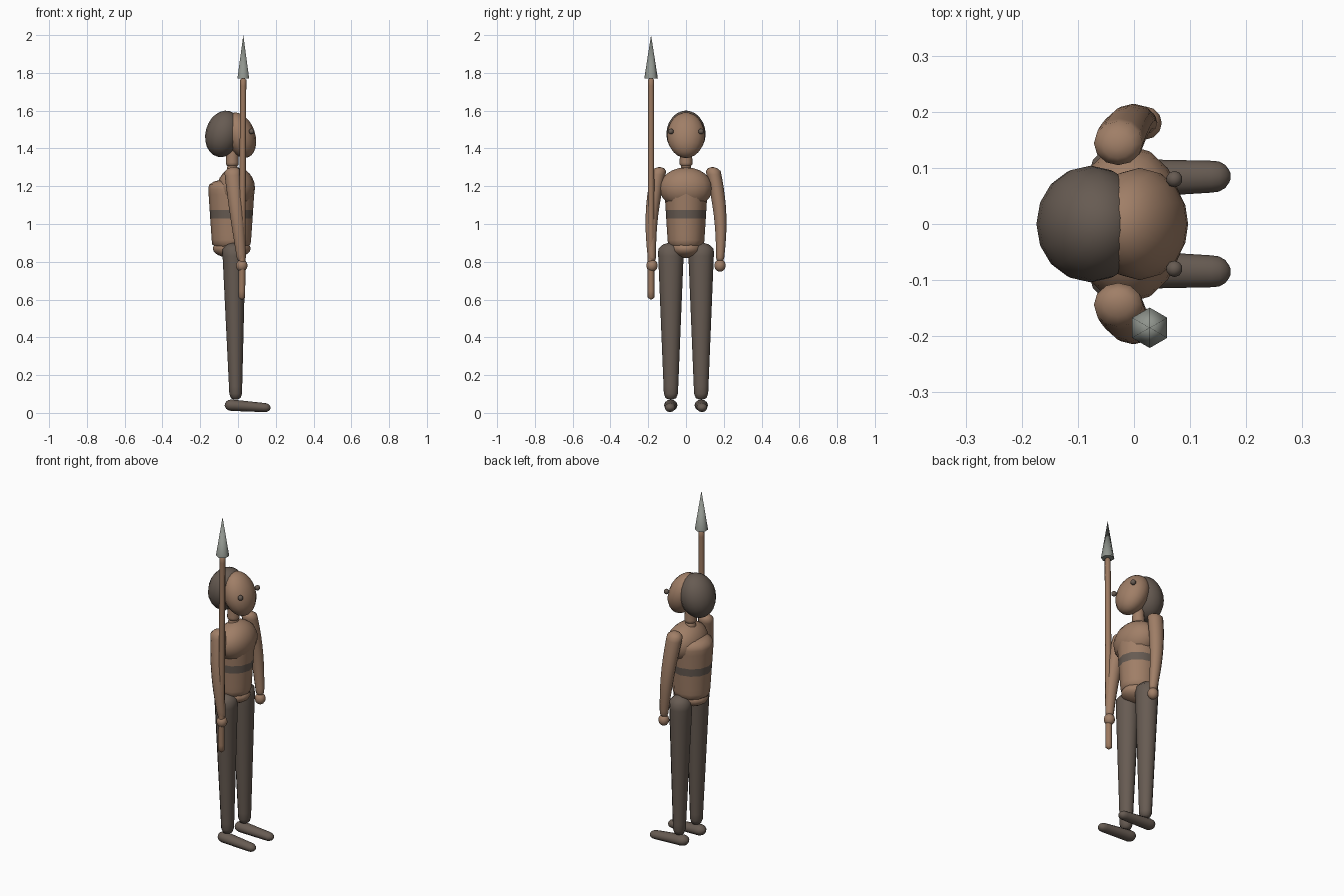
import bpy, bmesh, math
from mathutils import Vector

cube = bpy.data.objects.get("Cube")
if cube:
    bpy.data.objects.remove(cube, do_unlink=True)


def material(name, red, green, blue):
    mat = bpy.data.materials.new(name)
    mat.use_nodes = True
    color = (red, green, blue, 1)
    mat.diffuse_color = color
    mat.node_tree.nodes["Principled BSDF"].inputs["Base Color"].default_value = color
    return mat


skin = material("brown skin", .35, .21, .135)
cloth = material("dark cloth", .135, .105, .085)
wood = material("brown wood", .33, .19, .115)
metal = material("grey metal", .28, .3, .27)


def finish(name, bm, *materials):
    """Turn a bmesh into a smooth shaded object."""
    bmesh.ops.recalc_face_normals(bm, faces=bm.faces)
    mesh = bpy.data.meshes.new(name)
    bm.to_mesh(mesh)
    bm.free()
    for mat in materials:
        mesh.materials.append(mat)
    obj = bpy.data.objects.new(name, mesh)
    bpy.context.collection.objects.link(obj)
    bpy.ops.object.select_all(action='DESELECT')
    obj.select_set(True)
    bpy.context.view_layer.objects.active = obj
    bpy.ops.object.shade_smooth_by_angle(angle=math.radians(80))
    return obj


def limb_mesh(start, end, thick, thin, depth=1, bow=0, power=1, dome=.6, sides=12, steps=16):
    """Tapered tube with domed ends; bow bends it sideways, depth flattens it."""
    start, end = Vector(start), Vector(end)
    length = (end - start).length
    across = Vector((0, 1, 0))
    other = (end - start).normalized().cross(across)
    bm = bmesh.new()
    previous = None
    for step in range(steps + 1):
        t = (1 - math.cos(math.pi * step / steps)) / 2
        radius = thick + (thin - thick) * t ** power
        # Round off both ends
        near_end = min(t, 1 - t) * length
        gap = max(0, 1 - near_end / (radius * dome))
        radius *= max(.2, math.sqrt(1 - gap * gap))
        center = start.lerp(end, t) + across * bow * math.sin(math.pi * t)
        ring = []
        for side in range(sides):
            angle = math.tau * side / sides
            offset = across * math.cos(angle) + other * depth * math.sin(angle)
            ring.append(bm.verts.new(center + offset * radius))
        if previous:
            for side in range(sides):
                following = (side + 1) % sides
                bm.faces.new((previous[side], previous[following], ring[following], ring[side]))
        else:
            bm.faces.new(ring)
        previous = ring
    bm.faces.new(previous)
    return bm


def limb(name, mat, start, end, thick, thin, **shape):
    return finish(name, limb_mesh(start, end, thick, thin, **shape), mat)


def ball(name, mat, center, radii, tilt=0, segments=16):
    bm = bmesh.new()
    bmesh.ops.create_uvsphere(bm, u_segments=segments, v_segments=segments * 3 // 4, radius=1)
    bmesh.ops.scale(bm, vec=radii, verts=bm.verts)
    obj = finish(name, bm, mat)
    obj.location = center
    obj.rotation_euler.y = math.radians(tilt)
    return obj


# Head, hair and neck
ball("head", skin, (.01, 0, 1.47), (.08, .1, .125), tilt=-20)
ball("hair", cloth, (-.077, 0, 1.477), (.095, .104, .125), tilt=15)
limb("neck", skin, (-.03, 0, 1.3), (-.03, 0, 1.42), .035, .03)
ball("neck_base", skin, (-.03, 0, 1.28), (.03, .03, .05))

# Trunk with a dark band cut into it
band_bottom, band_top = 1.03, 1.075
bm = limb_mesh((-.035, 0, .86), (-.035, 0, 1.24), .094, .118, depth=1.07, dome=.4)
for height in (band_bottom, band_top):
    bmesh.ops.bisect_plane(bm, geom=bm.verts[:] + bm.edges[:] + bm.faces[:],
                           plane_co=(0, 0, height), plane_no=(0, 0, 1))
for face in bm.faces:
    if band_bottom < face.calc_center_median().z < band_top:
        face.material_index = 1
finish("trunk", bm, skin, cloth)
ball("chest", skin, (-.01, 0, 1.19), (.1, .14, .11))
ball("pelvis", skin, (-.033, 0, .87), (.1, .085, .05))

# Limbs and eyes, once per side
for label, side in (("left", 1), ("right", -1)):
    limb(label + "_arm", skin, (-.03, side * .14, 1.3), (.02, side * .18, .8),
         .04, .02, depth=1.12, bow=side * .02, power=1.6)
    hand = side * .18
    ball(label + "_hand", skin, (.02, hand, .78), (.03, .03, .033), segments=12)
    middle = side * .08
    limb(label + "_leg", cloth, (-.022, middle, .9), (-.012, middle, .07),
         .07, .036, depth=.9)
    limb(label + "_foot", cloth, (-.07, middle, .043), (.172, side * .085, .026),
         .037, .027, depth=.85, dome=1)
    ball(label + "_eye", cloth, (.072, middle, 1.49), (.015, .015, .015), segments=10)

# Spear held in the right hand
spear_x, spear_y = .028, -.185
limb("spear_shaft", wood, (.02, spear_y, .6), (spear_x, spear_y, 1.775), .018, .016, sides=8)
tip_height = .23
bm = bmesh.new()
bmesh.ops.create_cone(bm, cap_ends=True, segments=6, radius1=.036, radius2=0, depth=tip_height)
tip = finish("spear_tip", bm, metal)
tip.location = (spear_x, spear_y, 2 - tip_height / 2)
